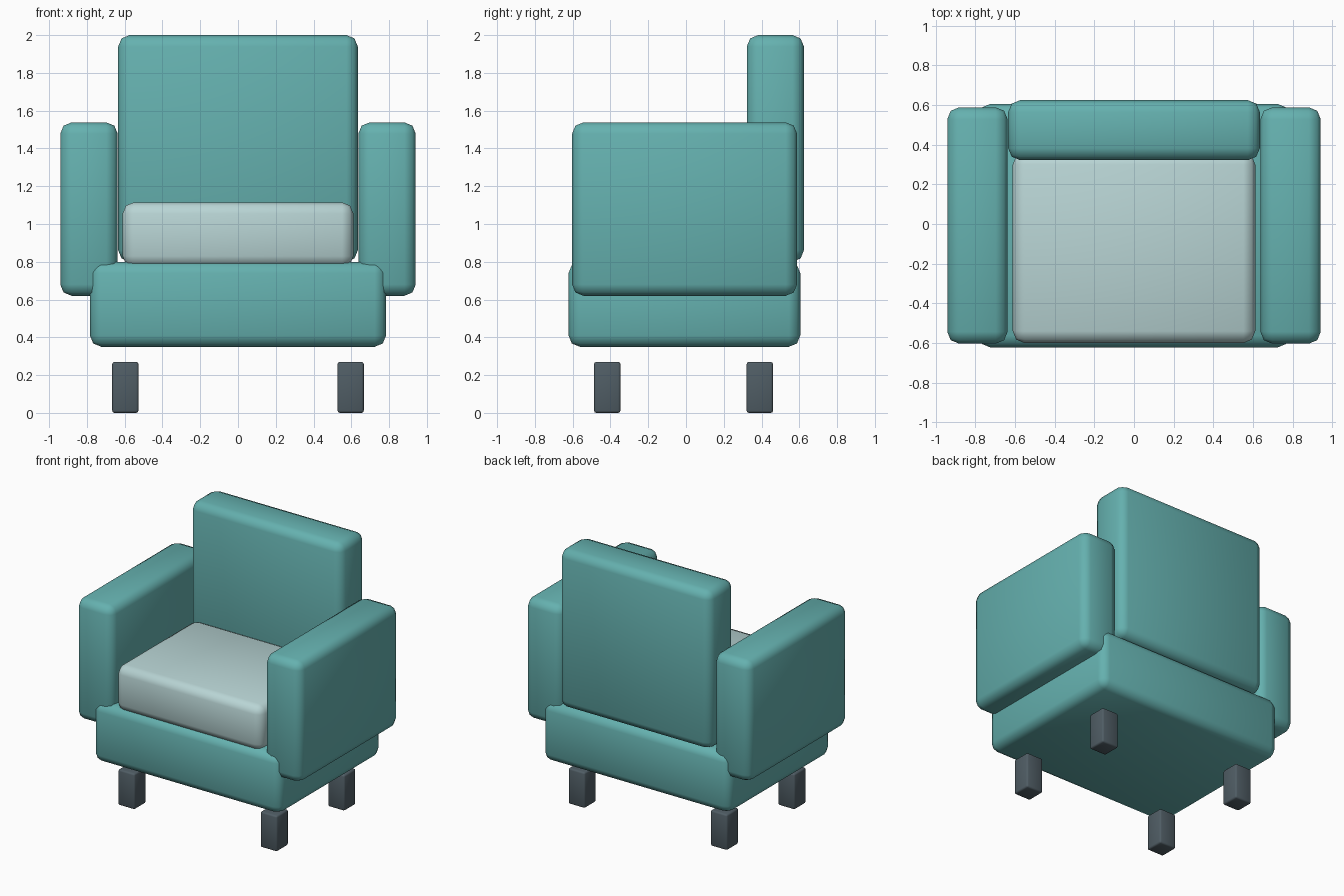
import bpy
import math

if "Cube" in bpy.data.objects:
    bpy.data.objects.remove(bpy.data.objects["Cube"])


def material(name, rgb):
    m = bpy.data.materials.new(name)
    m.diffuse_color = (*rgb, 1)
    m.use_nodes = True
    m.node_tree.nodes["Principled BSDF"].inputs["Base Color"].default_value = m.diffuse_color
    return m


TEAL = material("teal fabric", (0.13, 0.44, 0.43))
PALE = material("pale fabric", (0.48, 0.66, 0.66))
DARK = material("dark leg", (0.08, 0.11, 0.13))


def rounded_box(name, x, y, z, bevel, segments, mat):
    """Box spanning the given (min, max) ranges, with rounded edges."""
    spans = (x, y, z)
    bpy.ops.mesh.primitive_cube_add(size=1, location=[(a + b) / 2 for a, b in spans])
    ob = bpy.context.object
    ob.name = name
    ob.scale = [b - a for a, b in spans]
    bpy.ops.object.transform_apply(location=False, rotation=False, scale=True)
    mod = ob.modifiers.new("round edges", 'BEVEL')
    mod.width = bevel
    mod.segments = segments
    bpy.ops.object.modifier_apply(modifier=mod.name)
    bpy.ops.object.shade_smooth_by_angle(angle=math.radians(50))
    ob.data.materials.append(mat)
    return ob


# Upholstered body
rounded_box("base", (-0.784, 0.784), (-0.622, 0.605), (0.35, 0.80), 0.06, 2, TEAL)
rounded_box("backrest", (-0.634, 0.634), (0.322, 0.624), (0.80, 2.0), 0.06, 2, TEAL)
rounded_box("seat_cushion", (-0.611, 0.611), (-0.60, 0.36), (0.77, 1.115), 0.06, 2, PALE)

# Arms and legs, mirrored left and right
for side, s in (("left", -1), ("right", 1)):
    rounded_box(side + "_arm", sorted((s * 0.637, s * 0.941)), (-0.603, 0.588),
                (0.62, 1.538), 0.06, 2, TEAL)
    for end, y in (("front", (-0.487, -0.347)), ("back", (0.321, 0.461))):
        rounded_box(f"{end}_{side}_leg", sorted((s * 0.527, s * 0.666)), y,
                    (0.0, 0.27), 0.012, 2, DARK)
